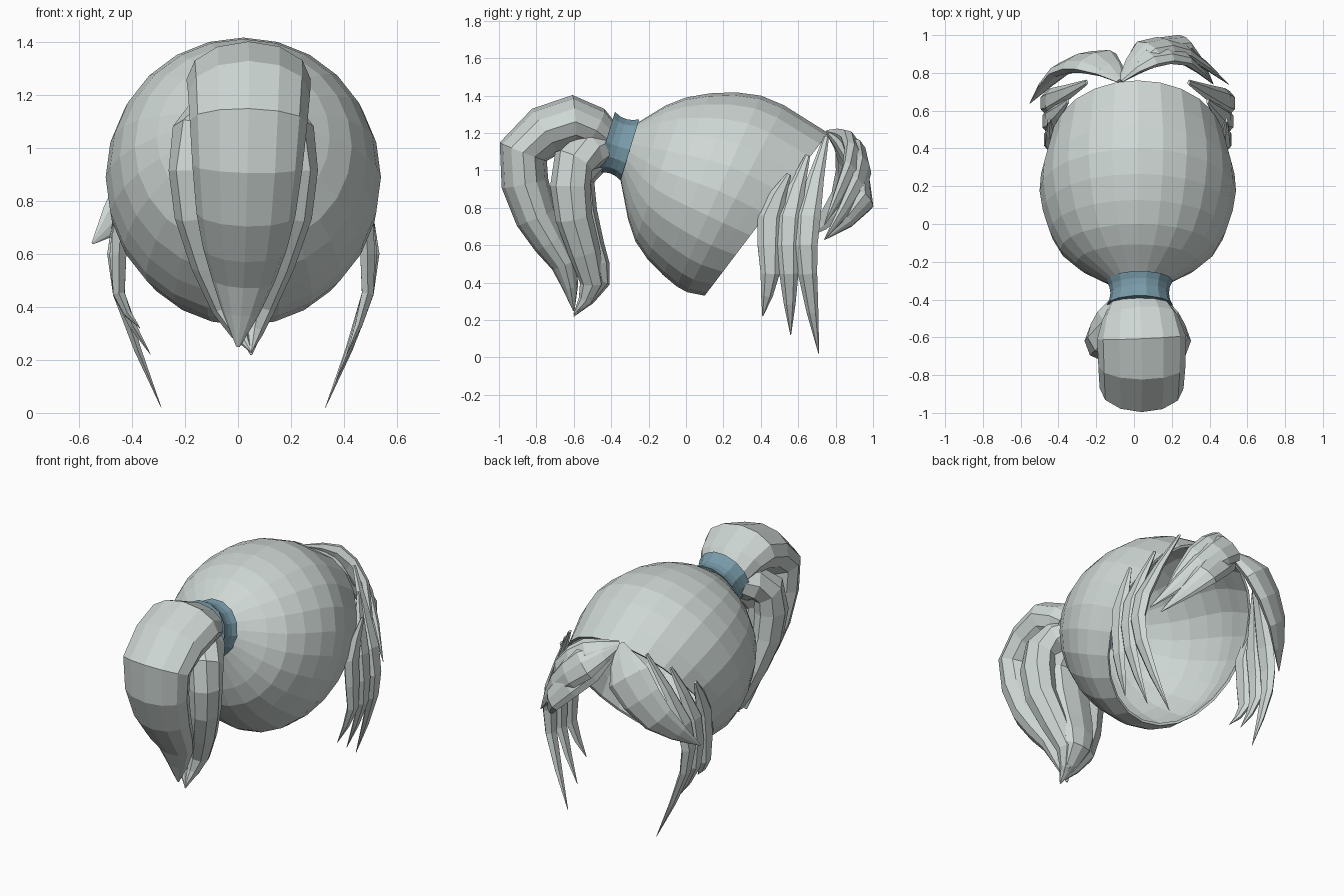
import bpy, bmesh
from math import pi, sin, cos
from mathutils import Vector

cube = bpy.data.objects.get("Cube")
if cube:
    bpy.data.objects.remove(cube)


def material(name, rgb):
    mat = bpy.data.materials.new(name)
    mat.use_nodes = True
    mat.diffuse_color = (*rgb, 1)
    shader = mat.node_tree.nodes["Principled BSDF"]
    shader.inputs["Base Color"].default_value = mat.diffuse_color
    return mat


HAIR = material("pale grey hair", (0.62, 0.68, 0.66))
BAND = material("dusty blue band", (0.19, 0.33, 0.4))
SIDEWAYS = Vector((1, 0, 0))
LENGTHWAYS = Vector((0, 1, 0))


def smooth(points, steps):
    """Pass a rounded path through a few points."""
    points = [Vector(p) for p in points]
    first = points[0] * 2 - points[1]
    last = points[-1] * 2 - points[-2]
    padded = [first, *points, last]
    path = []
    for before, start, end, after in zip(padded, padded[1:], padded[2:], padded[3:]):
        leave, arrive = (end - before) / 2, (after - start) / 2
        for step in range(steps):
            t = step / steps
            bend = leave * (1 - t) - arrive * t + (end - start) * (2 * t - 1)
            path.append(start.lerp(end, t) + bend * t * (1 - t))
    return path + [points[-1]]


def ellipse(centre, across, up, sides):
    """Ring of points around a centre, spanned by two half axes."""
    angles = [2 * pi * side / sides for side in range(sides)]
    return [centre + across * cos(angle) + up * sin(angle) for angle in angles]


def loft(name, rings, mat, closed=True):
    """Skin a list of equal rings into one object."""
    bm = bmesh.new()
    loops = [[bm.verts.new(point) for point in ring] for ring in rings]
    for lower, upper in zip(loops, loops[1:]):
        for side in range(len(lower)):
            bm.faces.new((lower[side - 1], lower[side], upper[side], upper[side - 1]))
    if closed:
        bm.faces.new(loops[0])
        bm.faces.new(loops[-1])
    bmesh.ops.recalc_face_normals(bm, faces=bm.faces)
    mesh = bpy.data.meshes.new(name)
    bm.to_mesh(mesh)
    bm.free()
    mesh.materials.append(mat)
    part = bpy.data.objects.new(name, mesh)
    part.location.x = 0.02
    bpy.context.collection.objects.link(part)
    return part


def strand(name, points, width, thickness, across, root=0.3, sides=8):
    """Lock of hair that swells from its root and tapers to a tip."""
    path = smooth(points, 2)
    rings = []
    for index, centre in enumerate(path):
        t = index / (len(path) - 1)
        swell = min(1, root + 2.5 * t) * (1.03 - t ** 3)
        ahead = path[min(index + 1, len(path) - 1)]
        tangent = (ahead - path[max(index - 1, 0)]).normalized()
        flat = (across - tangent * across.dot(tangent)).normalized()
        normal = tangent.cross(flat)
        rings.append(ellipse(centre, flat * width * swell, normal * thickness * swell, sides))
    return loft(name, rings, HAIR)


# Swept-back cap: each ring spans a crown point and a nape point
crown = smooth([(0, -0.3, 1.23), (0, 0, 1.39), (0, 0.4, 1.4), (0, 0.76, 1.2)], 3)
nape = smooth([(0, -0.36, 1), (0, -0.27, 0.62), (0, -0.05, 0.38), (0, 0.1, 0.33)], 3)
spread = smooth([(0.12, 0), (0.41, 0), (0.52, 0), (0.46, 0)], 3)
cap_rings = []
for high, low, half in zip(crown, nape, spread):
    cap_rings.append(ellipse((high + low) / 2, SIDEWAYS * half.x, (high - low) / 2, 24))
cap = loft("hair_cap", cap_rings, HAIR, closed=False)
shell = cap.modifiers.new("thickness", "SOLIDIFY")
shell.thickness = 0.015
shell.offset = -1

# Hair band, flared at both ends
outer_end, inner_end = Vector((0.01, -0.43, 1.15)), Vector((0.01, -0.3, 1.11))
band_up = SIDEWAYS.cross(inner_end - outer_end).normalized()
band_rings = []
for step in range(5):
    t = step / 4
    radius = 0.155 + 0.02 * (2 * t - 1) ** 2
    band_rings.append(ellipse(outer_end.lerp(inner_end, t), SIDEWAYS * radius, band_up * radius, 14))
loft("hair_band", band_rings, BAND)

# Ponytail: outer lobe, inner lock and a lock on each side
strand("ponytail_outer", [
    (0, -0.4, 1.15), (0.02, -0.6, 1.26), (0.02, -0.87, 1.1),
    (0.01, -0.8, 0.75), (0, -0.65, 0.5), (-0.02, -0.6, 0.25),
], 0.23, 0.14, SIDEWAYS, root=0.6, sides=12)
strand("ponytail_inner", [
    (0, -0.4, 1.1), (0, -0.56, 0.95), (0, -0.5, 0.6), (0.02, -0.45, 0.4), (0.03, -0.6, 0.22),
], 0.14, 0.07, SIDEWAYS, root=0.7)
for side, sign in (("left", 1), ("right", -1)):
    strand("ponytail_lock_" + side, [
        (sign * 0.05, -0.4, 1.15), (sign * 0.17, -0.6, 1.05), (sign * 0.17, -0.6, 0.75),
        (sign * 0.06, -0.5, 0.4), (0.03, -0.6, 0.23),
    ], 0.11, 0.1, LENGTHWAYS, root=0.7)

# Broad fringe leaf to the right, layered fringe locks to the left
PARTING = (-0.09, 0.76, 1.2)
strand("fringe_right", [
    PARTING, (-0.22, 0.86, 1.06), (-0.4, 0.82, 0.83), (-0.57, 0.64, 0.64),
], 0.14, 0.05, Vector((0.75, 0.3, -0.6)), root=0.2)
for layer, lift in (("middle", 0), ("upper", 0.08), ("lower", -0.08)):
    strand("fringe_left_" + layer, [
        PARTING, (0.05, 0.92 - abs(lift) / 2, 1.1 + lift / 2),
        (0.24, 0.92 - lift / 2, 0.92 + lift), (0.48 - abs(lift), 0.74, 0.63 + max(lift, 0)),
    ], 0.1, 0.045, Vector((-0.5, 0.35, -0.8)), root=0.2)

# Side locks framing the face, each row set further back
for side, sign in (("left", 1), ("right", -1)):
    for row, place in enumerate(("front", "middle", "rear")):
        depth = 0.65 - 0.1 * row
        tip_height = 0.02 + 0.1 * row
        if side == "right" and row:
            tip_height += 0.1
        strand("side_lock_%s_%s" % (place, side), [
            (sign * (0.27 + 0.1 * row), depth + 0.1, 1.18 - 0.1 * row),
            (sign * 0.46, depth, 0.75), (sign * 0.47, depth, 0.45),
            (sign * (0.31 + 0.04 * row), depth + 0.06 - 0.05 * row, tip_height),
        ], 0.07, 0.035, LENGTHWAYS, root=0.2, sides=6)
